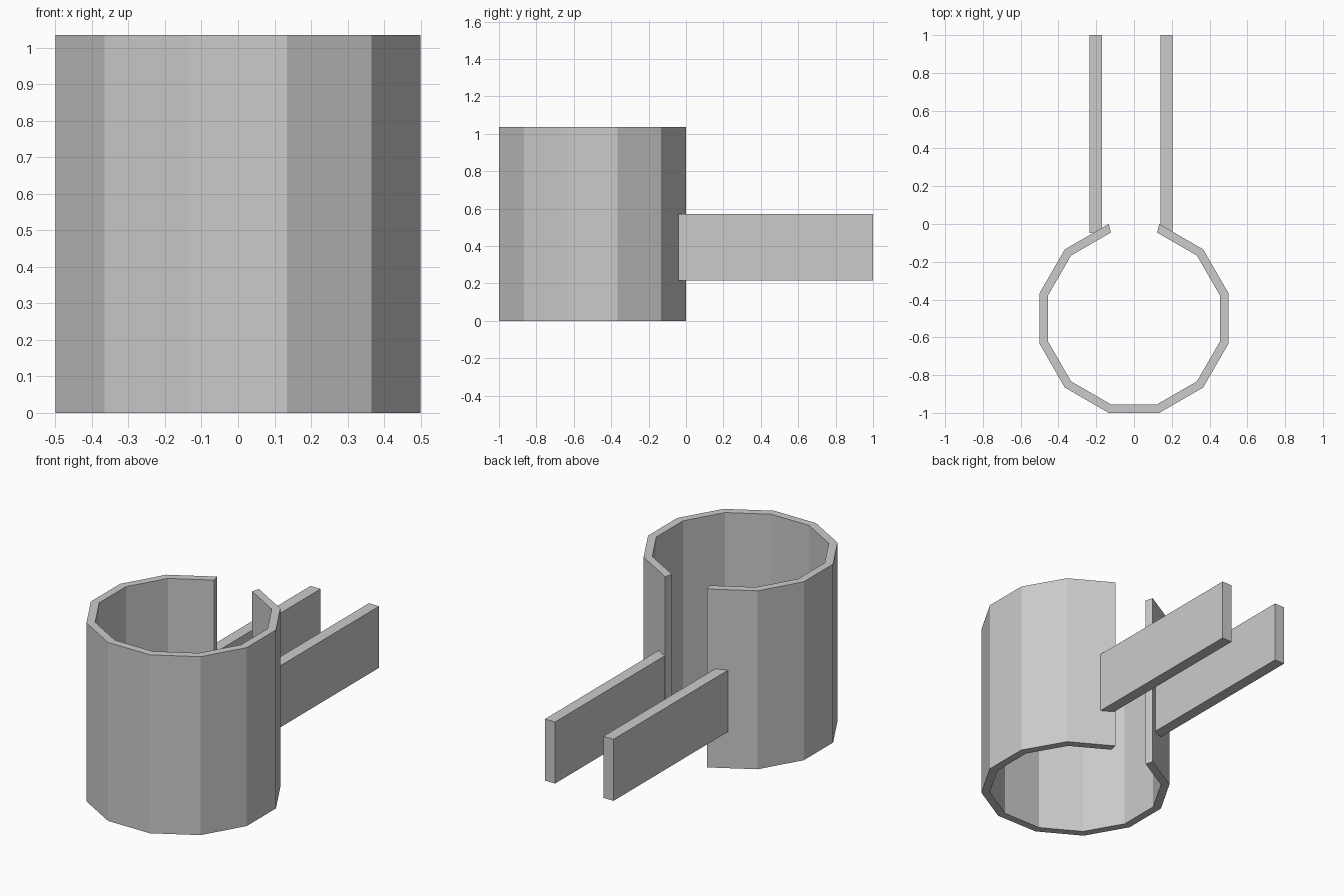
import bpy, bmesh
from math import sin, cos, radians

cube = bpy.data.objects.get("Cube")
if cube:
    bpy.data.objects.remove(cube, do_unlink=True)

grey = bpy.data.materials.new("light_grey")
grey.use_nodes = True
colour = (0.6, 0.6, 0.6, 1)
grey.diffuse_color = colour
grey.node_tree.nodes["Principled BSDF"].inputs["Base Color"].default_value = colour


def extrude_outline(name, outline, z0, z1):
    """Turn a flat outline into a solid prism between two heights."""
    bm = bmesh.new()
    face = bm.faces.new([bm.verts.new((x, y, z0)) for x, y in outline])
    top = bmesh.ops.extrude_face_region(bm, geom=[face])["geom"]
    verts = [v for v in top if isinstance(v, bmesh.types.BMVert)]
    bmesh.ops.translate(bm, verts=verts, vec=(0, 0, z1 - z0))
    bmesh.ops.recalc_face_normals(bm, faces=bm.faces)
    mesh = bpy.data.meshes.new(name)
    bm.to_mesh(mesh)
    bm.free()
    mesh.materials.append(grey)
    obj = bpy.data.objects.new(name, mesh)
    bpy.context.collection.objects.link(obj)
    return obj


# Twelve-sided collar with its rear side left open
def arc(radius):
    angles = [radians(105 + 30 * i) for i in range(12)]
    return [(radius * cos(a), radius * sin(a) - 0.5) for a in angles]


extrude_outline("collar", arc(0.5176) + arc(0.471)[::-1], 0, 1.035)

# Two flat arms reaching back from the lips of the opening
for name, x0, x1 in (("right_arm", -0.235, -0.17), ("left_arm", 0.14, 0.205)):
    extrude_outline(name, [(x0, -0.047), (x1, -0.047), (x1, 1), (x0, 1)], 0.215, 0.572)
